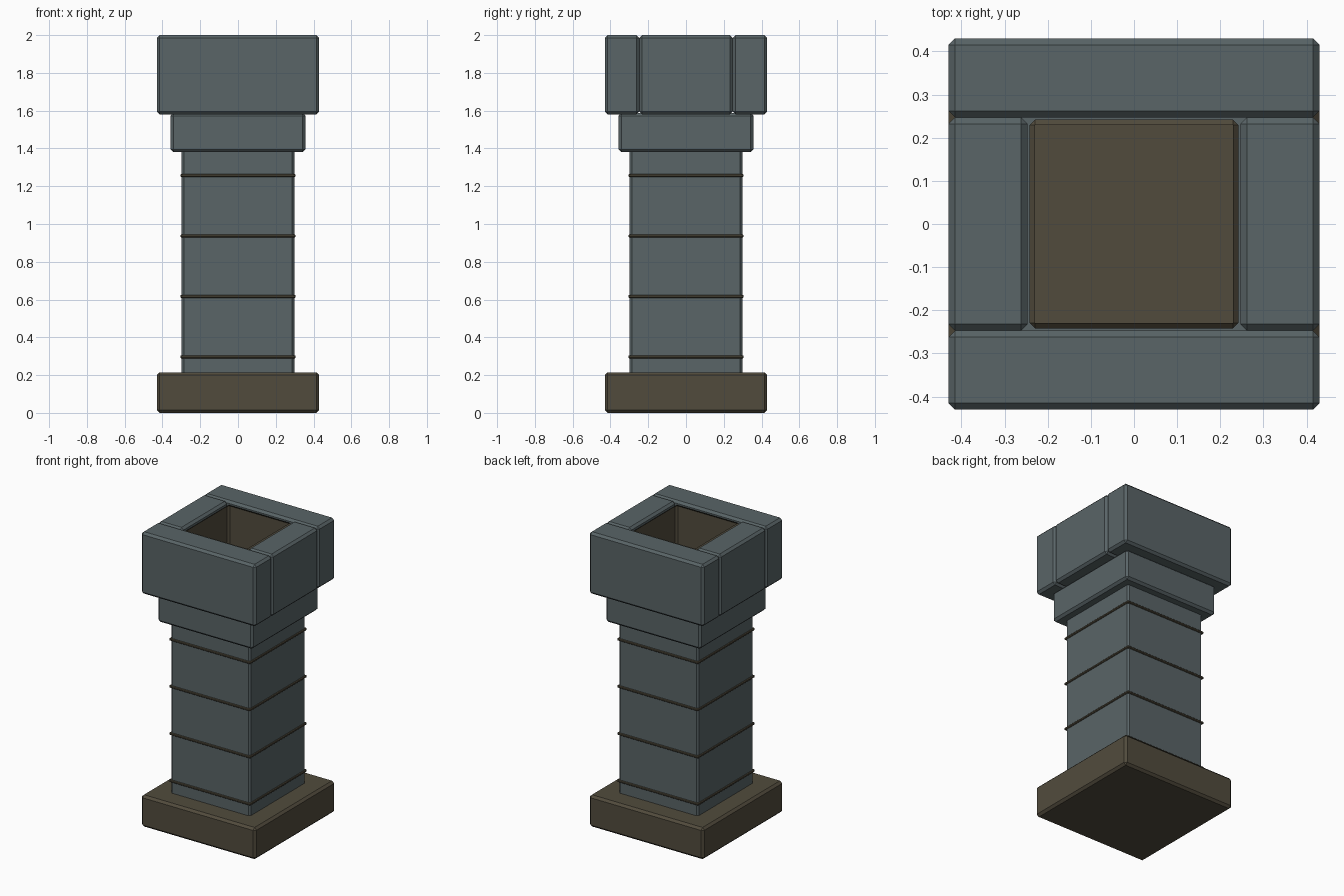
import bpy
import bmesh
from mathutils import Vector

if "Cube" in bpy.data.objects:
    bpy.data.objects.remove(bpy.data.objects["Cube"])


def material(name, rgb):
    mat = bpy.data.materials.new(name)
    mat.diffuse_color = (*rgb, 1)
    mat.use_nodes = True
    mat.node_tree.nodes["Principled BSDF"].inputs["Base Color"].default_value = mat.diffuse_color
    return mat


STONE = material("slate_stone", (0.100, 0.128, 0.135))
BROWN = material("dark_brown", (0.083, 0.071, 0.046))


def block(name, low, high, mat, bevel=0.015, open_top=False):
    """Chamfered box between two corners, optionally without its top face."""
    low, high = Vector(low), Vector(high)
    size, centre = high - low, (low + high) / 2
    bm = bmesh.new()
    bmesh.ops.create_cube(bm, size=1)
    for v in bm.verts:
        v.co = Vector(a * b for a, b in zip(v.co, size)) + centre
    bmesh.ops.bevel(bm, geom=bm.edges[:], offset=bevel, segments=1,
                    affect='EDGES')
    if open_top:
        bm.normal_update()
        top = [f for f in bm.faces if f.normal.z > 0.99]
        bmesh.ops.delete(bm, geom=top, context='FACES')
    mesh = bpy.data.meshes.new(name)
    bm.to_mesh(mesh)
    bm.free()
    mesh.materials.append(mat)
    obj = bpy.data.objects.new(name, mesh)
    bpy.context.collection.objects.link(obj)
    return obj


def square(name, half, z0, z1, mat, **kw):
    return block(name, (-half, -half, z0), (half, half, z1), mat, **kw)


# Foot, shaft and collar
square("base_plinth", 0.43, 0.0, 0.215, BROWN)
square("shaft", 0.298, 0.19, 1.40, STONE, bevel=0.012)
square("collar", 0.357, 1.38, 1.588, STONE)

# Thin bands around the shaft
for i in range(4):
    z = 0.297 + 0.32 * i
    square(f"shaft_band_{i + 1}", 0.305, z - 0.008, z + 0.008, BROWN,
           bevel=0.004)

# Four slabs around the opening: long front and back, short sides
Z0, Z1, OUT, IN = 1.58, 2.0, 0.43, 0.247
block("front_slab", (-OUT, -OUT, Z0), (OUT, -IN, Z1), STONE)
block("back_slab", (-OUT, IN, Z0), (OUT, OUT, Z1), STONE)
block("left_slab", (-OUT, -IN, Z0), (-IN, IN, Z1), STONE)
block("right_slab", (IN, -IN, Z0), (OUT, IN, Z1), STONE)

# Open-topped lining inside the head
square("flue_lining", 0.242, 1.592, 1.985, BROWN, bevel=0.013, open_top=True)
